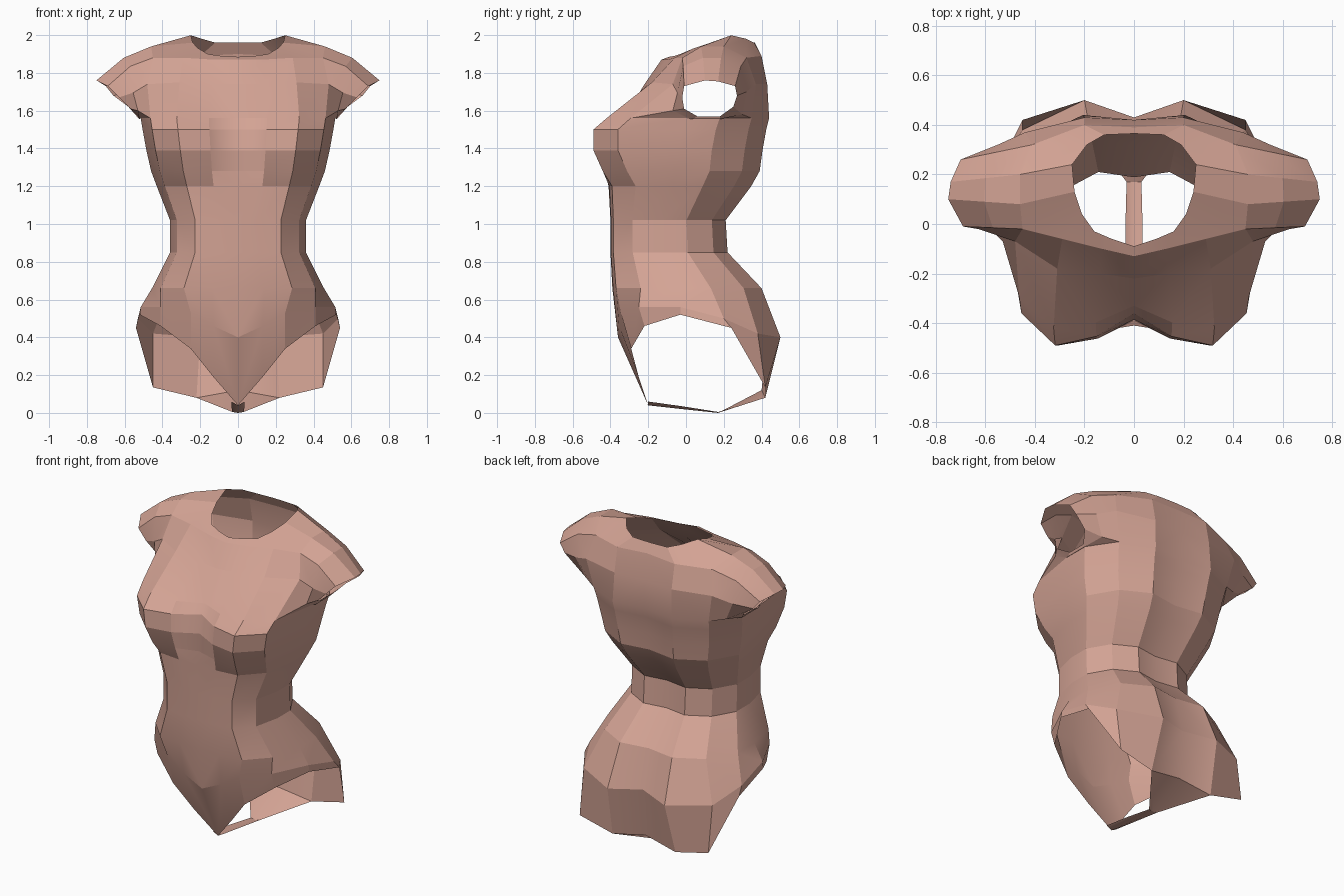
import bpy, bmesh, math
from mathutils import Vector

if "Cube" in bpy.data.objects:
    bpy.data.objects.remove(bpy.data.objects["Cube"])

skin = bpy.data.materials.new("skin")
skin.diffuse_color = (0.66, 0.37, 0.30, 1)
skin.use_nodes = True
skin.node_tree.nodes["Principled BSDF"].inputs["Base Color"].default_value = skin.diffuse_color


def loft(name, rows, closed=False):
    """Bridge rows of points (None leaves a hole) and mirror across x = 0."""
    bm = bmesh.new()
    grid = [[bm.verts.new(p) if p else None for p in row] for row in rows]
    for a, b in zip(grid, grid[1:]):
        n = len(a)
        for i in range(n if closed else n - 1):
            j = (i + 1) % n
            quad = [a[i], a[j], b[j], b[i]]
            if None not in quad:
                bm.faces.new(quad)
    bmesh.ops.remove_doubles(bm, verts=bm.verts, dist=0.0005)
    bmesh.ops.recalc_face_normals(bm, faces=bm.faces)
    mesh = bpy.data.meshes.new(name)
    bm.to_mesh(mesh)
    bm.free()
    mesh.materials.append(skin)
    obj = bpy.data.objects.new(name, mesh)
    bpy.context.collection.objects.link(obj)
    mod = obj.modifiers.new("mirror", 'MIRROR')
    mod.use_clip = True
    bpy.ops.object.select_all(action='DESELECT')
    obj.select_set(True)
    bpy.context.view_layer.objects.active = obj
    bpy.ops.object.shade_smooth_by_angle(angle=math.radians(15))
    return obj


# Half cross-section from front centre to back centre, and bust fullness
SECTION = [(0, -1), (.3, -.99), (.63, -.95), (.9, -.62), (1, -.1),
           (1, .32), (.78, .76), (.4, 1), (0, .93)]
BUST = [0, .65, 1, 1, .1, 0, 0, 0, 0]


def ring(z, width, front, back, bust=0):
    mid, half = (front + back) / 2, (back - front) / 2
    return [(u * width, mid + v * half - bust * f, z)
            for (u, v), f in zip(SECTION, BUST)]


# Pelvis: leg opening edge and hip line
leg_edge = [(0, -.2, .04), (.13, -.25, .19), (.25, -.29, .34), (.41, -.22, .46),
            (.52, -.03, .52), (.54, .24, .45), (.45, .42, .135),
            (.22, .42, .08), (0, .40, .12)]
hip = [(0, -.36, .40), (.13, -.355, .46), (.25, -.345, .53), (.41, -.25, .56),
       (.515, -.03, .56), (.53, .2, .5), (.45, .38, .42),
       (.2, .5, .4), (0, .43, .42)]

# Waist, ribs and bust up to the armpit
trunk = [ring(*r) for r in (
    (.66, .455, -.39, .40),
    (.85, .36, -.40, .22),
    (1.02, .36, -.40, .21),
    (1.20, .43, -.41, .345),
    (1.28, .46, -.39, .39, .07),
    (1.39, .485, -.385, .405, .125),
    (1.50, .505, -.36, .425, .15),
    (1.56, .515, -.33, .44, .11))]
armpit = trunk[-1]

# Upper chest, shoulder line and neck edge
chest = [(0, -.22, 1.74), (.14, -.2, 1.74), (.31, -.18, 1.75), (.48, -.07, 1.74),
         None, None, (.44, .37, 1.74), (.2, .43, 1.74), (0, .42, 1.74)]
shoulder = [(0, -.13, 1.87), (.13, -.1, 1.87), (.29, -.06, 1.88), (.45, -.02, 1.88),
            (.46, .08, 1.94), (.46, .2, 1.94), (.41, .32, 1.88),
            (.2, .4, 1.89), (0, .39, 1.90)]
neck = [(0, -.09, 1.885), (.09, -.06, 1.89), (.16, -.03, 1.90), (.21, .04, 1.93),
        (.24, .13, 1.96), (.25, .24, 1.999), (.19, .32, 1.98),
        (.12, .36, 1.96), (0, .365, 1.96)]
loft("torso", [leg_edge, hip] + trunk + [chest, shoulder, neck])

# Shoulder caps: from the hole in the torso out to the arm opening
base = armpit[3:7] + [chest[6]] + shoulder[6:2:-1] + [chest[3]]
cuff = [(.57, -.01, 1.61), (.53, .06, 1.57), (.53, .18, 1.57), (.58, .25, 1.62),
        (.66, .27, 1.68), (.70, .26, 1.73), (.74, .17, 1.755), (.75, .1, 1.76),
        (.69, -.01, 1.73), (.63, -.02, 1.67)]
middle = []
for p, q in zip(base, cuff):
    m = (Vector(p) + Vector(q)) / 2
    m.z += .03 if m.z > 1.75 else -.01
    middle.append(tuple(m))
# keep the armpit front tucked in beside the bust
middle[0] = (.53, -.07, 1.60)
loft("shoulder_cap", [base, middle, cuff], closed=True)

# Strip between the legs
loft("crotch_strip", [[(0, -.2, .04), (.035, -.2, .06)],
                      [(0, -.02, .02), (.035, -.02, .035)],
                      [(0, .17, .0), (.03, .17, .005)],
                      [(0, .40, .12), (.22, .42, .08)]])
